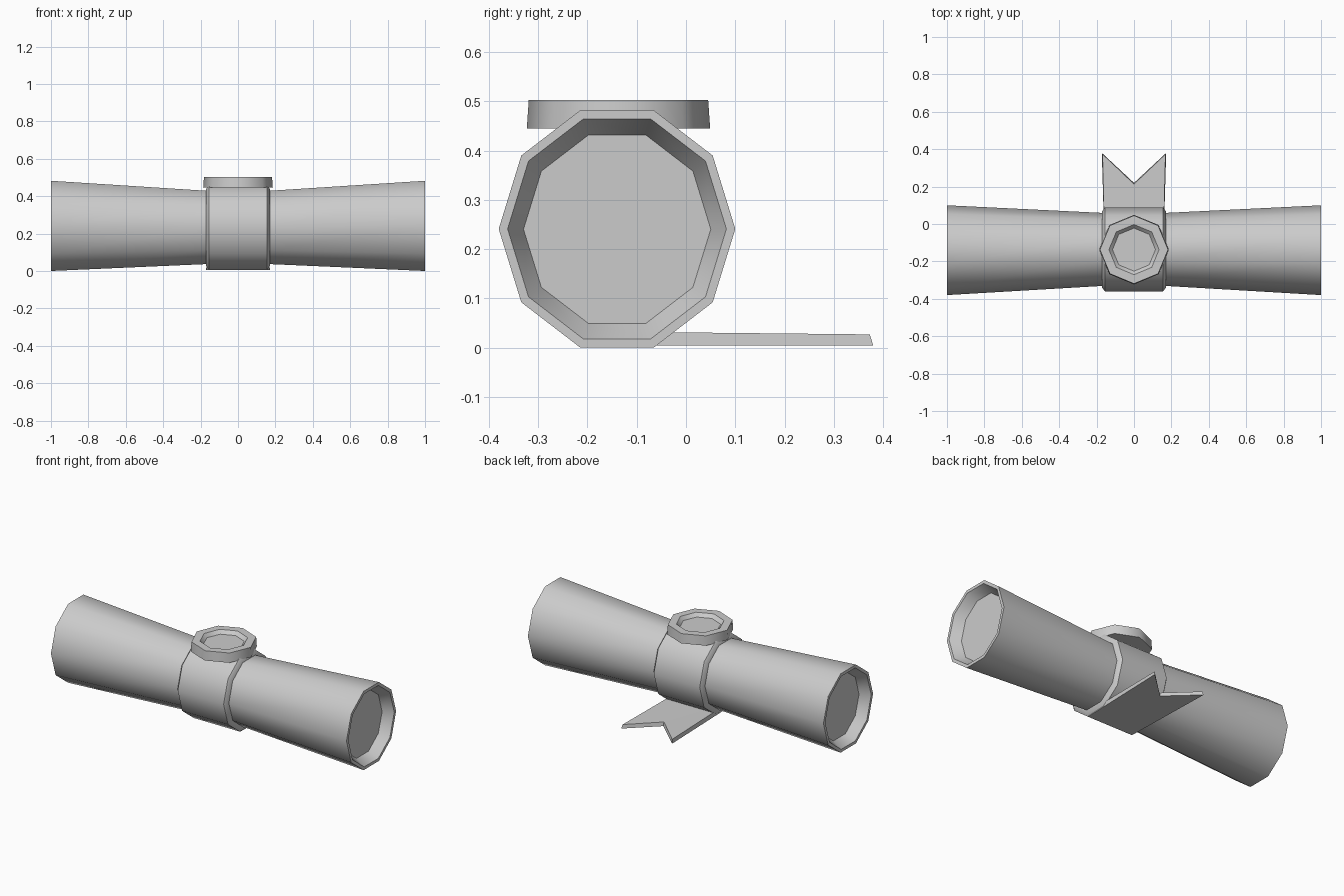
import bpy
import math

if "Cube" in bpy.data.objects:
    bpy.data.objects.remove(bpy.data.objects["Cube"], do_unlink=True)

grey = bpy.data.materials.new("plain_grey")
grey.use_nodes = True
grey.diffuse_color = (0.6, 0.6, 0.6, 1)
grey.node_tree.nodes["Principled BSDF"].inputs["Base Color"].default_value = (0.6, 0.6, 0.6, 1)


def make(name, verts, faces, smooth=None):
    mesh = bpy.data.meshes.new(name)
    mesh.from_pydata(verts, [], faces)
    mesh.materials.append(grey)
    obj = bpy.data.objects.new(name, mesh)
    bpy.context.collection.objects.link(obj)
    bpy.ops.object.select_all(action="DESELECT")
    obj.select_set(True)
    bpy.context.view_layer.objects.active = obj
    bpy.ops.object.mode_set(mode="EDIT")
    bpy.ops.mesh.select_all(action="SELECT")
    bpy.ops.mesh.normals_make_consistent(inside=False)
    bpy.ops.object.mode_set(mode="OBJECT")
    if smooth:
        bpy.ops.object.shade_smooth_by_angle(angle=math.radians(smooth))
    return obj


def lathe(name, profile, sides, place, closed=False, smooth=None):
    """Sweep (position, radius) rings; cap the ends or join them in a loop."""
    verts, faces = [], []
    for pos, rad in profile:
        for i in range(sides):
            a = math.tau * i / sides
            verts.append(place(pos, rad * math.cos(a), rad * math.sin(a)))
    count = len(profile)
    for r in range(count if closed else count - 1):
        s = (r + 1) % count
        for i in range(sides):
            j = (i + 1) % sides
            faces.append((r * sides + i, r * sides + j, s * sides + j, s * sides + i))
    if not closed:
        faces.append(tuple(range(sides)))
        faces.append(tuple(range((count - 1) * sides, count * sides)))
    return make(name, verts, faces, smooth)


def along_x(pos, u, v):
    # the roll is slightly taller than deep, and its waist sits a touch lower
    rise = 0.231 + 0.01 * abs(pos)
    return (pos, -0.135 - 0.005 * abs(pos) + u, rise + v * 1.056)


def upright(pos, u, v):
    return (u, -0.137 + v, pos)


# Rolled parchment: flared ends with a thin rim and a dished recess
half = [(0.94, 0.19), (1.0, 0.222), (1.0, 0.24), (0.165, 0.195)]
roll = half + [(-x, r) for x, r in reversed(half)]
lathe("scroll_roll", roll, 10, along_x, smooth=40)

# Ribbon band around the waist, with chamfered edges
band = [(0.17, 0.185), (0.17, 0.205), (0.155, 0.225),
        (-0.155, 0.225), (-0.17, 0.205), (-0.17, 0.185)]
lathe("ribbon_band", band, 10, along_x, closed=True, smooth=40)

# Wax seal with a sunken centre
seal = [(0.445, 0.186), (0.503, 0.182), (0.503, 0.134), (0.482, 0.115)]
lathe("wax_seal", seal, 8, upright, smooth=46)

# Ribbon tail with a swallow-tail notch
low = [(-0.155, -0.2), (0.155, -0.2), (0.172, 0.38), (0, 0.22), (-0.172, 0.38)]
high = [(-0.155, -0.2), (0.155, -0.2), (0.168, 0.373), (0, 0.213), (-0.168, 0.373)]
tail = [(x, y, 0.004) for x, y in low]
tail += [(x, y, 0.033 if y < 0 else 0.027) for x, y in high]
sides = [(i, (i + 1) % 5, (i + 1) % 5 + 5, i + 5) for i in range(5)]
caps = [(0, 1, 3), (1, 2, 3), (0, 3, 4), (5, 6, 8), (6, 7, 8), (5, 8, 9)]
make("ribbon_tail", tail, sides + caps)
